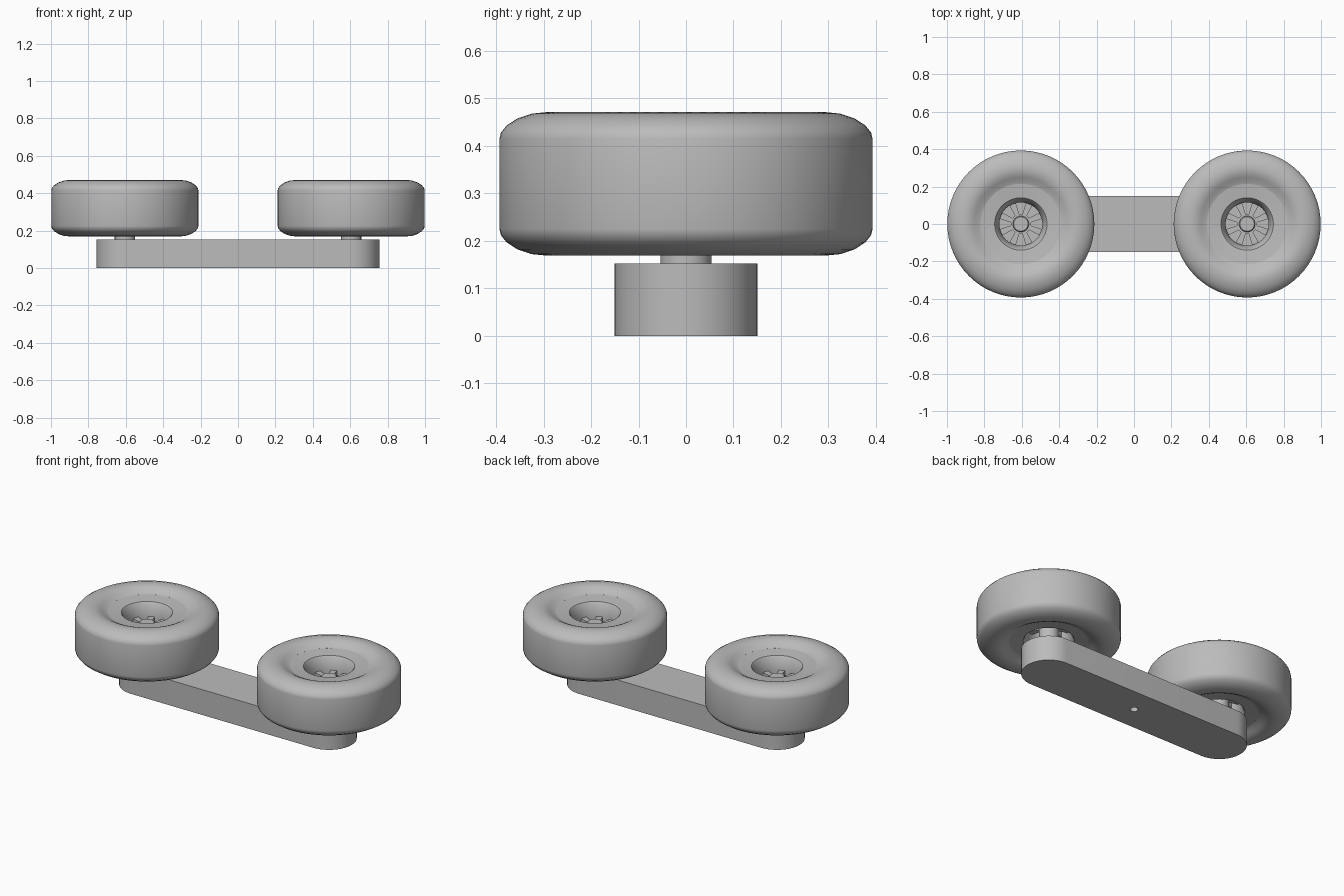
import bpy, bmesh, math
from mathutils import Matrix, Vector

cube = bpy.data.objects.get("Cube")
if cube:
    bpy.data.objects.remove(cube, do_unlink=True)

WHEEL_X = 0.605   # wheel axle offset
MID_Z = 0.32      # wheel mid height
SEGMENTS = 64

grey = bpy.data.materials.new("plain_grey")
grey.use_nodes = True
grey.diffuse_color = (0.5, 0.5, 0.5, 1)
grey.node_tree.nodes["Principled BSDF"].inputs["Base Color"].default_value = (0.5, 0.5, 0.5, 1)


def finish(name, bm, location=(0, 0, 0), smooth=True):
    bmesh.ops.recalc_face_normals(bm, faces=bm.faces)
    mesh = bpy.data.meshes.new(name)
    bm.to_mesh(mesh)
    bm.free()
    mesh.materials.append(grey)
    obj = bpy.data.objects.new(name, mesh)
    bpy.context.collection.objects.link(obj)
    obj.location = location
    if smooth:
        bpy.ops.object.select_all(action="DESELECT")
        obj.select_set(True)
        bpy.context.view_layer.objects.active = obj
        bpy.ops.object.shade_smooth_by_angle(angle=math.radians(35))
    return obj


def lathe(name, profile, location, closed=False):
    """Spin (radius, height) points round the vertical axis."""
    bm = bmesh.new()
    verts = [bm.verts.new((r, 0, z)) for r, z in profile]
    edges = [bm.edges.new(pair) for pair in zip(verts, verts[1:])]
    if closed:
        edges.append(bm.edges.new((verts[-1], verts[0])))
    bmesh.ops.spin(bm, geom=verts + edges, cent=(0, 0, 0), axis=(0, 0, 1),
                   angle=math.tau, steps=SEGMENTS, use_duplicate=False)
    bmesh.ops.remove_doubles(bm, verts=bm.verts, dist=0.0001)
    return finish(name, bm, location)


def mirrored(half):
    """Complete a profile below its middle height."""
    return half + [(r, -z) for r, z in reversed(half)]


# Profiles: upper half of each ring, heights from the wheel middle
tire_half = [(0.215, 0.12), (0.232, 0.126), (0.25, 0.137), (0.27, 0.146),
             (0.295, 0.151), (0.325, 0.148), (0.355, 0.138), (0.378, 0.123),
             (0.39, 0.108), (0.393, 0.095)]
rim_half = [(0.115, 0.045), (0.134, 0.105), (0.14, 0.112), (0.216, 0.12)]
hub_profile = [(0, 0.055), (0.038, 0.055), (0.043, 0.05), (0.043, 0.04),
               (0.054, 0.04), (0.054, -0.172), (0, -0.172)]


def spokes(name, location, count=8):
    """Tapered bars joining the hub to the rim."""
    bm = bmesh.new()
    for i in range(count):
        made = bmesh.ops.create_cube(bm, size=1)["verts"]
        for v in made:
            width = 0.024 if v.co.x < 0 else 0.038
            v.co = Vector((0.085 + v.co.x * 0.08, v.co.y * width, v.co.z * 0.07))
        bmesh.ops.rotate(bm, verts=made, cent=(0, 0, 0),
                         matrix=Matrix.Rotation(math.tau * (i + 0.5) / count, 3, "Z"))
    return finish(name, bm, location, smooth=False)


for side, x in (("left", WHEEL_X), ("right", -WHEEL_X)):
    centre = (x, 0, MID_Z)
    lathe(f"{side}_tire", mirrored(tire_half), centre, closed=True)
    lathe(f"{side}_rim", mirrored(rim_half), centre, closed=True)
    lathe(f"{side}_hub_and_axle", hub_profile, centre)
    spokes(f"{side}_spokes", centre)

# Base plate with rounded ends
bm = bmesh.new()
outline = []
for end, start in ((1, -math.pi / 2), (-1, math.pi / 2)):
    for i in range(25):
        a = start + math.pi * i / 24
        outline.append(bm.verts.new((end * WHEEL_X + 0.151 * math.cos(a),
                                     0.151 * math.sin(a), 0)))
face = bm.faces.new(outline)
top = bmesh.ops.extrude_face_region(bm, geom=[face])["geom"]
bmesh.ops.translate(bm, vec=(0, 0, 0.152),
                    verts=[g for g in top if isinstance(g, bmesh.types.BMVert)])
plate = finish("base_plate", bm)

# Blind mounting hole under the plate
bm = bmesh.new()
bmesh.ops.create_cone(bm, cap_ends=True, segments=24, radius1=0.022, radius2=0.022, depth=0.2)
cutter = finish("hole_cutter", bm, smooth=False)
cutter.hide_render = True
cutter.hide_viewport = True
cut = plate.modifiers.new("mounting_hole", "BOOLEAN")
cut.operation = "DIFFERENCE"
cut.solver = "EXACT"
cut.object = cutter
